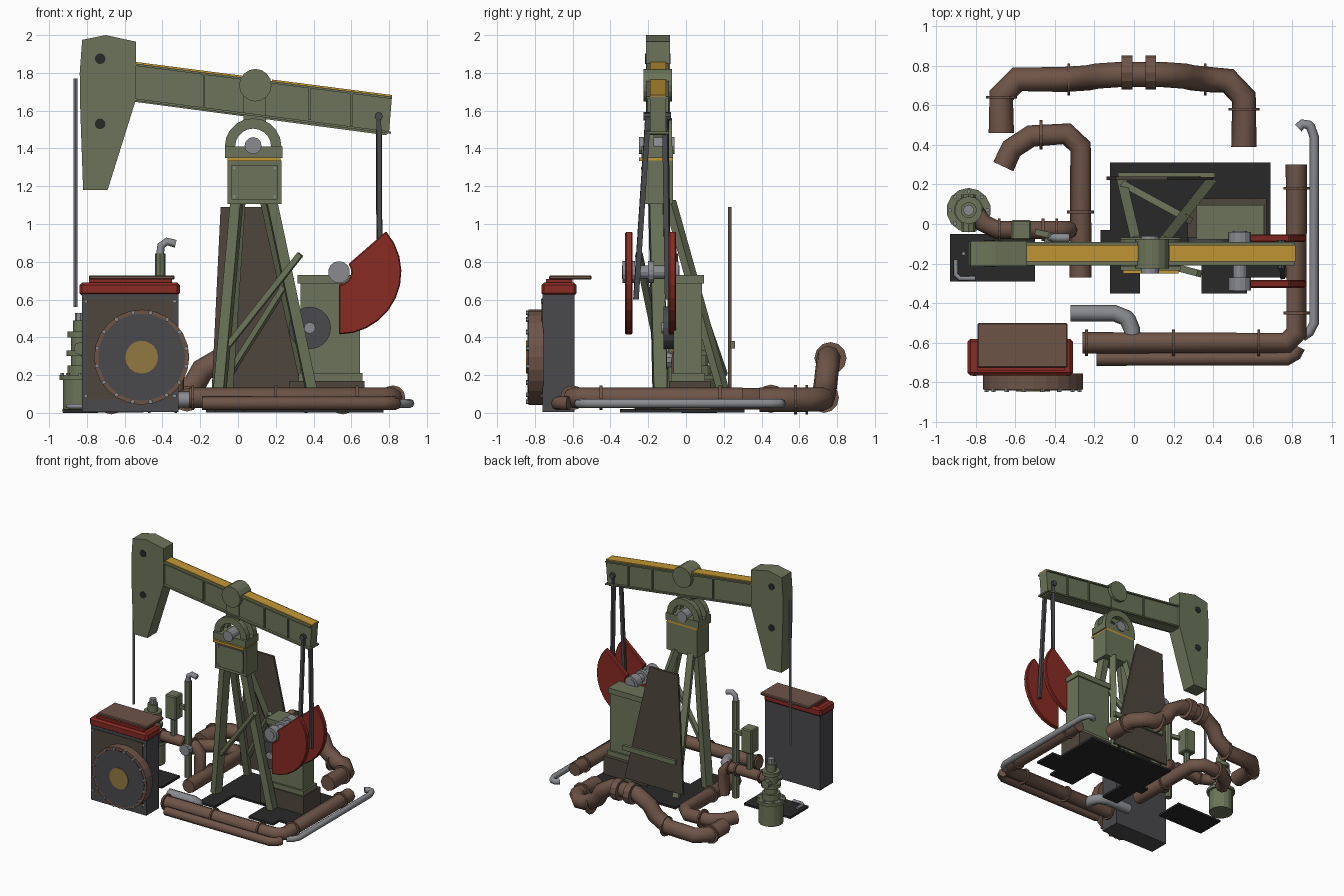
import bpy, bmesh, math
from mathutils import Vector, Matrix

if "Cube" in bpy.data.objects:
    bpy.data.objects.remove(bpy.data.objects["Cube"])

def material(name, rgb):
    m = bpy.data.materials.new(name)
    m.diffuse_color = (*rgb, 1)
    m.use_nodes = True
    m.node_tree.nodes["Principled BSDF"].inputs["Base Color"].default_value = m.diffuse_color
    return m

GREEN = material("olive_green", (.15, .175, .10))
BROWN = material("rust_brown", (.155, .088, .063))
PANEL = material("dark_brown", (.078, .062, .047))
RED = material("red", (.25, .024, .017))
YELLOW = material("yellow", (.55, .31, .035))
BRASS = material("brass", (.29, .19, .055))
STEEL = material("steel", (.25, .26, .28))
DARK = material("dark_grey", (.068, .068, .075))
BLACK = material("black", (.022, .022, .023))

def finish(name, bm, mat, bevel=0, smooth=False):
    bmesh.ops.recalc_face_normals(bm, faces=bm.faces)
    me = bpy.data.meshes.new(name)
    bm.to_mesh(me)
    bm.free()
    me.materials.append(mat)
    ob = bpy.data.objects.new(name, me)
    bpy.context.collection.objects.link(ob)
    if bevel:
        mod = ob.modifiers.new("edge", 'BEVEL')
        mod.width, mod.segments = bevel, 1
    return ob

def box(name, mat, x, y, z, bevel=0):
    bm = bmesh.new()
    bmesh.ops.create_cube(bm, size=1)
    for v in bm.verts:
        v.co = [r[0] + (c + .5) * (r[1] - r[0]) for c, r in zip(v.co, (x, y, z))]
    return finish(name, bm, mat, bevel)

def rod(name, mat, a, b, r, sides=12, r2=None):
    """Cylinder or cone between two points."""
    a, b = Vector(a), Vector(b)
    d = b - a
    bm = bmesh.new()
    bmesh.ops.create_cone(bm, cap_ends=True, segments=sides, radius1=r,
                          radius2=r if r2 is None else r2, depth=d.length,
                          matrix=Matrix.Translation((a + b) / 2) @ d.to_track_quat('Z', 'Y').to_matrix().to_4x4())
    return finish(name, bm, mat)

def beam(name, mat, a, b, w, h):
    """Square bar between two points."""
    a, b = Vector(a), Vector(b)
    d = b - a
    bm = bmesh.new()
    bmesh.ops.create_cube(bm, size=1, matrix=Matrix.Translation((a + b) / 2)
                          @ d.to_track_quat('Z', 'Y').to_matrix().to_4x4()
                          @ Matrix.Diagonal((w, h, d.length, 1)))
    return finish(name, bm, mat)

def plate(name, mat, pts, y0, y1, bevel=0):
    """Side profile in x,z extruded along y."""
    bm = bmesh.new()
    f = bm.faces.new([bm.verts.new((x, y0, z)) for x, z in pts])
    res = bmesh.ops.extrude_face_region(bm, geom=[f])
    bmesh.ops.translate(bm, vec=(0, y1 - y0, 0),
                        verts=[g for g in res["geom"] if isinstance(g, bmesh.types.BMVert)])
    return finish(name, bm, mat, bevel)

def arc(cx, cz, r, a0, a1, n):
    return [(cx + r * math.cos(math.radians(a0 + (a1 - a0) * i / n)),
             cz + r * math.sin(math.radians(a0 + (a1 - a0) * i / n))) for i in range(n + 1)]

def pipe(name, mat, pts, r, cut=.06, res=2):
    """Faceted pipe along a path with chamfered corners."""
    P = [Vector(p) for p in pts]
    path = [P[0]]
    for a, p, b in zip(P, P[1:], P[2:]):
        for q in (a, b):
            path.append(p + (q - p).normalized() * min(cut, .4 * (q - p).length))
    path.append(P[-1])
    cu = bpy.data.curves.new(name, 'CURVE')
    cu.dimensions, cu.bevel_depth, cu.bevel_resolution, cu.use_fill_caps = '3D', r, res, True
    sp = cu.splines.new('POLY')
    sp.points.add(len(path) - 1)
    for s, p in zip(sp.points, path):
        s.co = (*p, 1)
    tmp = bpy.data.objects.new(name, cu)
    me = bpy.data.meshes.new_from_object(tmp)
    bpy.data.objects.remove(tmp)
    me.materials.clear()
    me.materials.append(mat)
    bpy.context.collection.objects.link(bpy.data.objects.new(name, me))

def flange(p, axis, r=.066, w=.014, mat=BROWN):
    d = Vector(axis) * w / 2
    rod("pipe_flange", mat, Vector(p) - d, Vector(p) + d, r, 12)

# Walking beam, head and hub
slope = lambda x: 1.85 - (x + .55) * .129
plate("walking_beam", GREEN, [(-.57, 1.65), (.785, 1.47), (.80, 1.49), (.815, 1.675), (-.57, 1.85)], -.19, -.105)
for z, name in ((0, "beam_top_flange"), (-.185, "beam_bottom_flange")):
    plate(name, GREEN, [(-.56, slope(-.56) + z - .012), (.81, slope(.81) + z - .012),
                        (.81, slope(.81) + z), (-.56, slope(-.56) + z)], -.21, -.09)
for x0, x1 in ((-.54, .02), (.18, .815)):
    plate("yellow_walkway", YELLOW, [(x0, slope(x0)), (x1, slope(x1)), (x1, slope(x1) + .009),
                                     (x0, slope(x0) + .009)], -.19, -.107)
for x in (-.18, .38, .6):
    box("beam_rib", GREEN, (x - .006, x + .006), (-.204, -.092), (slope(x) - .18, slope(x) - .005))
plate("horse_head", GREEN, [(-.82, 1.18), (-.69, 1.18), (-.54, 1.66), (-.54, 1.965), (-.70, 2),
                            (-.825, 1.975), (-.838, 1.8), (-.835, 1.6)], -.212, -.085)
for z in (1.53, 1.875):
    rod("head_pin", BLACK, (-.73, -.216, z), (-.73, -.081, z), .028, 12)
rod("hanging_rod", STEEL, (-.86, -.15, .56), (-.86, -.15, 1.77), .01, 8)
rod("beam_hub", GREEN, (.092, -.225, 1.735), (.092, -.075, 1.735), .086, 16)
box("hub_bracket", GREEN, (.03, .148), (-.2, -.1), (1.54, 1.69))

# Bearing arch and tower head
for y in (-.215, -.12):
    plate("bearing_arch", GREEN, arc(.08, 1.41, .15, 0, 180, 10) + arc(.08, 1.41, .095, 180, 0, 10), y, y + .045)
rod("bearing_shaft", STEEL, (.08, -.25, 1.415), (.08, -.06, 1.415), .045, 12)
box("head_cap", GREEN, (-.068, .235), (-.235, -.068), (1.35, 1.41))
box("head_stripe", YELLOW, (-.056, .225), (-.25, -.068), (1.333, 1.352))
box("tower_head", GREEN, (-.056, .23), (-.222, -.068), (1.105, 1.335))
box("head_panel", GREEN, (-.035, .21), (-.231, -.22), (1.13, 1.312))
for x in (-.02, .195):
    for z in (1.145, 1.297):
        rod("panel_bolt", STEEL, (x, -.238, z), (x, -.23, z), .008, 6)

# Tower legs, braces and rear shield
for xt, xb in ((-.005, -.105), (.175, .41)):
    beam("front_leg", GREEN, (xt, -.16, 1.13), (xb, -.135, .02), .07, .055)
for xt, xb in ((.01, -.06), (.15, .385)):
    beam("back_leg", GREEN, (xt, -.085, 1.12), (xb, .215, .05), .05, .045)
beam("side_brace", GREEN, (.33, -.25, .84), (-.05, -.15, .36), .035, .03)
beam("rear_brace", GREEN, (-.05, .2, .2), (.28, .02, .72), .035, .03)
box("rear_crossbar", GREEN, (-.08, .41), (.235, .26), (.34, .38))
plate("rear_shield", PANEL, [(-.14, .1), (.40, .1), (.17, 1.09), (-.092, 1.09)], .222, .24)

# Ground plates
for x, y in (((-.12, .69), (-.1, .31)), ((-.12, .03), (-.35, -.02)), ((.34, .57), (-.35, -.08)),
             ((.57, .77), (-.27, -.08)), ((-.93, -.5), (-.29, -.05)), ((-.17, -.1), (-.11, -.03))):
    box("ground_plate", BLACK, x, y, (.002, .02))

# Gearbox and crank
box("gearbox_skid", PANEL, (.27, .67), (-.09, .13), (.02, .17))
box("gearbox", GREEN, (.33, .645), (-.065, .085), (.17, .70))
box("gearbox_foot", GREEN, (.32, .66), (-.08, .1), (.17, .21))
box("gearbox_lid", GREEN, (.315, .655), (-.078, .095), (.685, .73))
rod("pulley", DARK, (.38, -.12, .45), (.38, -.065, .45), .112, 20)
rod("pulley_hub", STEEL, (.38, -.13, .45), (.38, -.119, .45), .03, 12)
rod("crank_shaft", STEEL, (.535, -.34, .745), (.535, -.035, .745), .035, 12)
for y0, y1 in ((-.335, -.27), (-.2, -.17), (-.11, -.04)):
    rod("crank_collar", STEEL, (.535, y0, .745), (.535, y1, .745), .058, 14)
for y, ya, yt in ((-.322, -.265, -.2), (-.092, -.095, -.11)):
    plate("counterweight", RED, arc(.535, .745, .33, -90, 41, 10) + arc(.535, .745, .065, 41, -90, 6),
          y, y + .04, .006)
    beam("pitman_arm", DARK, (.745, yt, 1.59), (.75, ya, .6), .024, .028)
rod("equalizer_pin", DARK, (.745, -.225, 1.57), (.745, -.08, 1.57), .022, 8)

# Engine cabinet
box("cabinet", DARK, (-.825, -.315), (-.76, -.59), (.005, .63))
box("cabinet_front", PANEL, (-.795, -.345), (-.765, -.755), (.07, .605))
for x in (-.805, -.335):
    for z in (.09, .59):
        rod("cabinet_bolt", STEEL, (x, -.768, z), (x, -.758, z), .011, 6)
box("cabinet_cap", RED, (-.84, -.308), (-.765, -.58), (.62, .69), .014)
box("cap_step", RED, (-.79, -.35), (-.74, -.6), (.685, .708))
box("cabinet_roof", BROWN, (-.79, -.335), (-.725, -.5), (.705, .728), .006)
rod("fan_housing", BROWN, (-.51, -.835, .295), (-.51, -.755, .295), .252, 24)
rod("fan_face", DARK, (-.51, -.84, .295), (-.51, -.83, .295), .23, 24)
rod("fan_hub", BRASS, (-.51, -.846, .295), (-.51, -.839, .295), .087, 16)
for x, z in arc(-.51, .295, .24, 11, 348.5, 15):
    rod("fan_bolt", STEEL, (x, -.848, z), (x, -.83, z), .012, 6)

# Brown pipework
pipe("main_pipe", BROWN, [(-.26, -.6, .08), (.82, -.6, .08), (.82, .3, .08)], .054, .05)
pipe("lower_front_pipe", BROWN, [(-.19, -.68, .05), (.8, -.68, .05), (.83, -.62, .05)], .036, .03)
pipe("rear_pipe", BROWN, [(.555, .39, .07), (.555, .72, .07), (.33, .73, .08), (.22, .755, .295), (-.15, .755, .295),
                          (-.27, .73, .08), (-.67, .73, .07), (-.67, .46, .07)], .064, .08)
pipe("inner_pipe", BROWN, [(-.66, .29, .075), (-.59, .44, .075), (-.27, .46, .075), (-.27, -.27, .075)], .056, .07)
pipe("wellhead_pipe", BROWN, [(-.8, .06, .3), (-.74, -.03, .3), (-.33, -.03, .3), (-.33, -.03, .06)], .046, .05)
for x in (.2, .63, -.24):
    flange((x, -.6, .08), (1, 0, 0))
for y in (.18, -.45):
    flange((.82, y, .08), (0, 1, 0))
for x in (-.33, .36):
    flange((x, .73, .08), (1, 0, 0), .08)
for x, y in ((-.67, .64), (.555, .58)):
    flange((x, y, .07), (0, 1, 0), .078)
for x in (-.035, .085):
    rod("pipe_clamp", BROWN, (x - .027, .765, .29), (x + .027, .765, .29), .085, 12)
flange((-.47, .45, .075), (1, 0, 0), .075)
flange((-.27, .06, .075), (0, 1, 0), .068)
for x in (-.68, -.46, -.39):
    flange((x, -.03, .3), (1, 0, 0), .057)

# Steel pipes
pipe("side_line", STEEL, [(.85, -.57, .05), (.91, -.53, .05), (.91, .47, .05), (.865, .52, .05), (.83, .485, .05)], .024, .03)
pipe("feed_line", STEEL, [(-.32, -.45, .07), (-.06, -.45, .07), (-.01, -.51, .07), (-.01, -.57, .07)], .042, .04)
pipe("ground_handle", STEEL, [(-.9, -.18, .035), (-.9, -.275, .035), (-.8, -.275, .035)], .012, .02)

# Valve box and vent post
box("valve_box", GREEN, (-.62, -.52), (-.08, .02), (.48, .68), .008)
rod("valve_stem", GREEN, (-.57, -.03, .3), (-.57, -.03, .5), .026, 8)
rod("vent_post", GREEN, (-.412, -.07, .04), (-.412, -.07, .845), .028, 8)
rod("post_valve", STEEL, (-.412, -.12, .28), (-.412, -.07, .28), .045, 10)
beam("post_arm", GREEN, (-.5, -.04, .6), (-.41, -.06, .6), .03, .03)
pipe("vent_elbow", STEEL, [(-.412, -.07, .84), (-.405, -.07, .915), (-.33, -.07, .895)], .021, .03)

# Wellhead
for z0, z1, r in ((0, .18, .095), (.175, .2, .112), (.2, .25, .07), (.25, .42, .05),
                  (.30, .33, .075), (.40, .43, .07), (.43, .49, .04)):
    rod("wellhead", GREEN, (-.835, .07, z0), (-.835, .07, z1), r, 14)
rod("wellhead_cap", STEEL, (-.835, .07, .49), (-.835, .07, .53), .028, 8)
rod("wellhead_outlet", GREEN, (-.835, -.04, .34), (-.835, .15, .34), .035, 8)
for x, y in arc(-.835, .07, .095, 0, 315, 7):
    rod("wellhead_bolt", STEEL, (x, y, .195), (x, y, .212), .011, 6)
